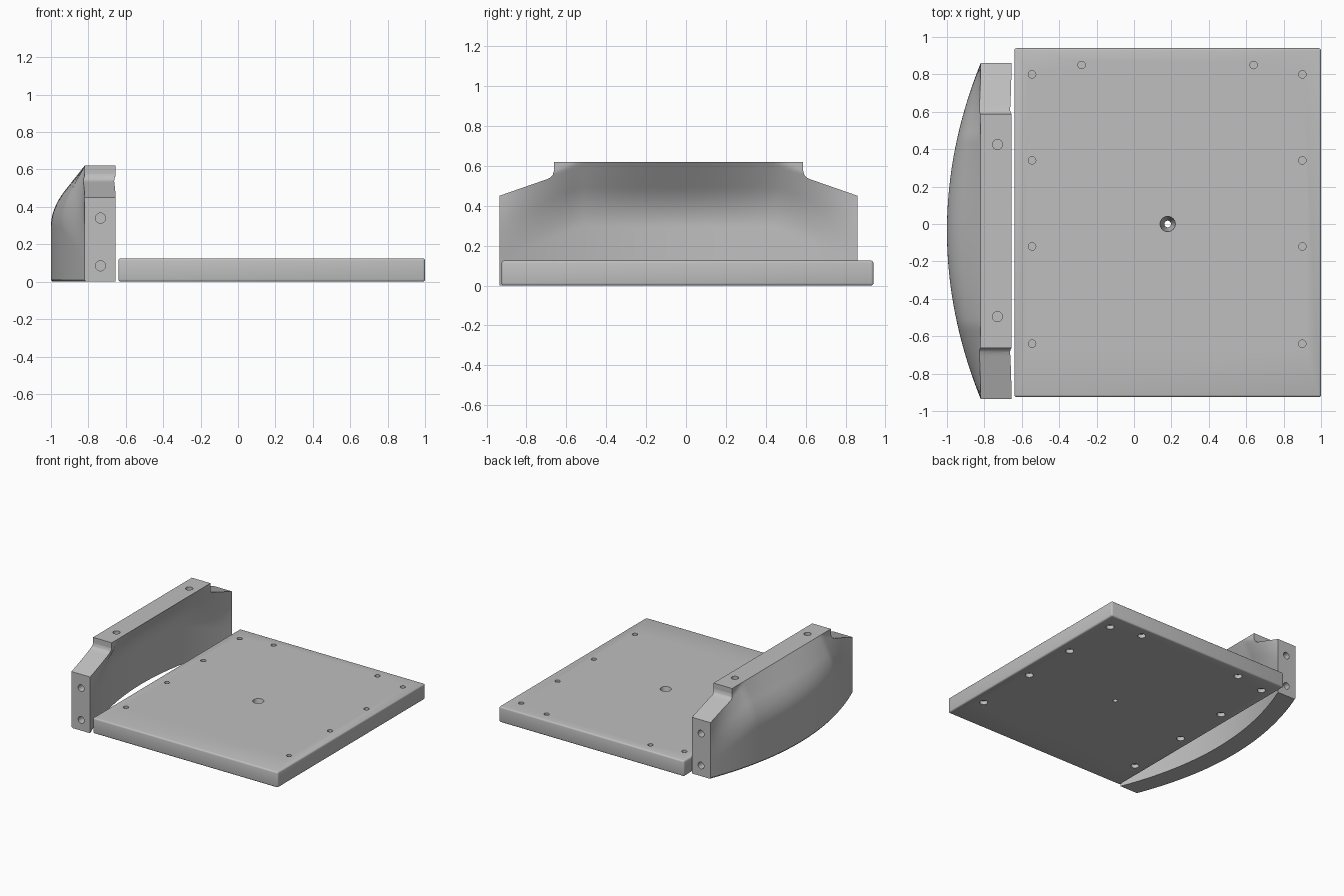
import bpy, bmesh, math
from mathutils import Matrix

cube = bpy.data.objects.get("Cube")
if cube:
    bpy.data.objects.remove(cube, do_unlink=True)

grey = bpy.data.materials.new("matte_grey")
grey.use_nodes = True
COLOR = (0.52, 0.52, 0.52, 1)
grey.diffuse_color = COLOR
grey.node_tree.nodes["Principled BSDF"].inputs["Base Color"].default_value = COLOR


def make_object(name, bm):
    bmesh.ops.recalc_face_normals(bm, faces=bm.faces)
    mesh = bpy.data.meshes.new(name)
    bm.to_mesh(mesh)
    bm.free()
    mesh.materials.append(grey)
    obj = bpy.data.objects.new(name, mesh)
    bpy.context.collection.objects.link(obj)
    return obj


def activate(obj):
    bpy.ops.object.select_all(action='DESELECT')
    obj.select_set(True)
    bpy.context.view_layer.objects.active = obj


def apply_modifier(obj, mod):
    activate(obj)
    bpy.ops.object.modifier_apply(modifier=mod.name)


def cut(obj, bm):
    cutter = make_object("cutter", bm)
    cutter.hide_render = True
    mod = obj.modifiers.new("cut", 'BOOLEAN')
    mod.operation = 'DIFFERENCE'
    mod.solver = 'EXACT'
    mod.object = cutter
    apply_modifier(obj, mod)
    bpy.data.objects.remove(cutter, do_unlink=True)


def drill(bm, center, depth, r_low, r_high=None, axis='Z'):
    turn = Matrix.Rotation(math.pi / 2, 4, 'X') if axis == 'Y' else Matrix()
    bmesh.ops.create_cone(bm, cap_ends=True, segments=24, radius1=r_low,
                          radius2=r_high or r_low, depth=depth,
                          matrix=Matrix.Translation(center) @ turn)


def smooth(obj):
    activate(obj)
    bpy.ops.object.shade_smooth_by_angle(angle=math.radians(30))


# Base plate with softened edges
X0, X1, Y0, Y1, THICK = -0.64, 1.0, -0.925, 0.94, 0.125
bm = bmesh.new()
bmesh.ops.create_cube(bm, size=1, matrix=Matrix.Translation(
    ((X0 + X1) / 2, (Y0 + Y1) / 2, THICK / 2)) @ Matrix.Diagonal(
    (X1 - X0, Y1 - Y0, THICK, 1)))
base_plate = make_object("base_plate", bm)
bevel = base_plate.modifiers.new("bevel", 'BEVEL')
bevel.width = 0.012
bevel.segments = 3
apply_modifier(base_plate, bevel)

# Screw holes: narrow above, wider pockets below
screws = [(x, y) for x in (-0.545, 0.9) for y in (0.8, 0.34, -0.12, -0.64)]
screws += [(-0.28, 0.85), (0.64, 0.85)]
bm = bmesh.new()
for x, y in screws:
    drill(bm, (x, y, THICK), 0.08, 0.02)
    drill(bm, (x, y, 0), 0.06, 0.03)
# Countersunk centre hole
drill(bm, (0.18, 0, THICK / 2), THICK + 0.02, 0.016, 0.043)
cut(base_plate, bm)
smooth(base_plate)

# Bowed guard wall: a shell bulging outward below its straight top edge
MID, HALF, TOP, BULGE = -0.0375, 0.8975, 0.62, 0.18
OUTER, INNER = -0.82, -0.655
COLS, ROWS = 64, 62


def bulge(y, z):
    off = abs(y - MID)
    crest = TOP - 0.17 * max(0, (off - 0.5) / (HALF - 0.5))
    d = max(0, crest - z)
    # straight slope near the crest, easing into a vertical wall
    f = 4.4 * d if d < 0.13 else 1 - 0.428 * max(0, 1 - (d - 0.13) / 0.195) ** 2
    return BULGE * (1 - (off / HALF) ** 2) * f


bm = bmesh.new()
sheets = []
for side in (OUTER, INNER):
    sheet = []
    for i in range(COLS + 1):
        y = MID - HALF + 2 * HALF * i / COLS
        column = []
        for j in range(ROWS + 1):
            z = TOP * j / ROWS
            x = side - bulge(y, z)
            if side == OUTER and j == 0:
                x += 0.008
            column.append(bm.verts.new((x, y, z)))
        sheet.append(column)
    sheets.append(sheet)
    for i in range(COLS):
        for j in range(ROWS):
            bm.faces.new((sheet[i][j], sheet[i + 1][j],
                          sheet[i + 1][j + 1], sheet[i][j + 1]))
a, b = sheets
for j in (0, ROWS):
    for i in range(COLS):
        bm.faces.new((a[i][j], a[i + 1][j], b[i + 1][j], b[i][j]))
for i in (0, COLS):
    for j in range(ROWS):
        bm.faces.new((a[i][j], a[i][j + 1], b[i][j + 1], b[i][j]))
guard_wall = make_object("guard_wall", bm)

# Sloped shoulders with a rounded step, mirrored about the wall's middle
profile = [(0.95, 0.432), (0.66, 0.533), (0.643, 0.541), (0.631, 0.554),
           (0.625, 0.575), (0.625, 0.7), (0.95, 0.7)]
for sign in (-1, 1):
    bm = bmesh.new()
    face = bm.faces.new([bm.verts.new((-1.1, MID + sign * y, z)) for y, z in profile])
    ext = bmesh.ops.extrude_face_region(bm, geom=[face])
    verts = [v for v in ext["geom"] if isinstance(v, bmesh.types.BMVert)]
    bmesh.ops.translate(bm, verts=verts, vec=(0.6, 0, 0))
    cut(guard_wall, bm)

# Mounting holes in the top and both ends
bm = bmesh.new()
for y in (0.425, -0.495):
    drill(bm, (-0.73, y, TOP), 0.12, 0.027)
for sign in (-1, 1):
    for z in (0.085, 0.34):
        drill(bm, (-0.735, MID + sign * HALF, z), 0.16, 0.027, axis='Y')
cut(guard_wall, bm)
smooth(guard_wall)
